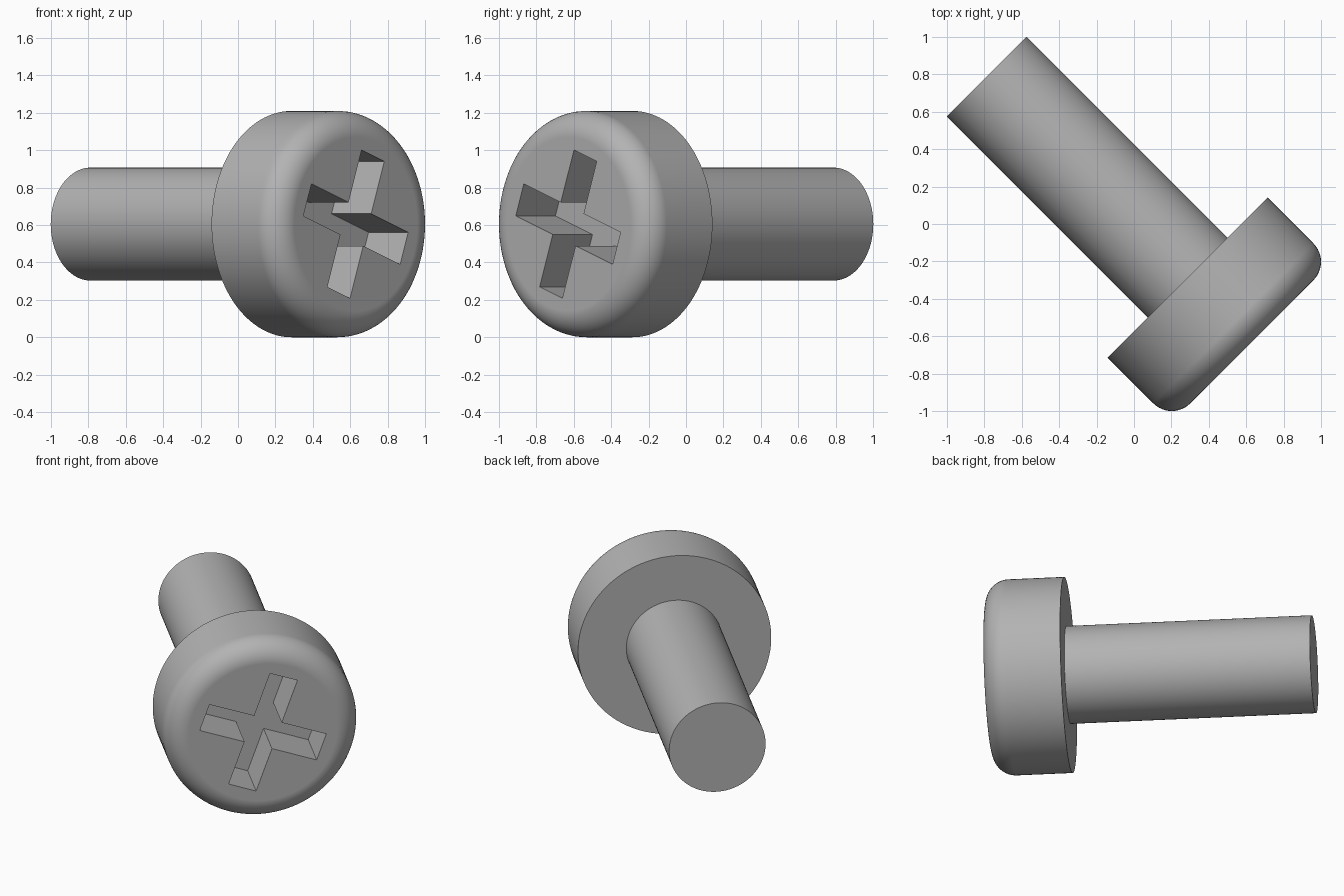
import bpy, bmesh, math
from mathutils import Matrix, Vector

if "Cube" in bpy.data.objects:
    bpy.data.objects.remove(bpy.data.objects["Cube"], do_unlink=True)

# Screw frame: local x and y lie in the head face, local z is the screw axis
AXIS = Matrix(((1, 0, 1), (1, 0, -1), (0, math.sqrt(2), 0))) * math.sqrt(0.5)
FRAME = Matrix.Translation((0, 0, 0.605)) @ AXIS.to_4x4()
SEGMENTS = 128

steel = bpy.data.materials.new("grey steel")
steel.use_nodes = True
GREY = (0.45, 0.45, 0.45, 1)
steel.diffuse_color = GREY
steel.node_tree.nodes["Principled BSDF"].inputs["Base Color"].default_value = GREY


def finish(name, bm):
    bmesh.ops.recalc_face_normals(bm, faces=bm.faces)
    bm.transform(FRAME)
    mesh = bpy.data.meshes.new(name)
    bm.to_mesh(mesh)
    bm.free()
    mesh.materials.append(steel)
    obj = bpy.data.objects.new(name, mesh)
    bpy.context.collection.objects.link(obj)
    return obj


def lathe(name, profile):
    """Turn (radius, height) points about the axis and cap both ends."""
    bm = bmesh.new()
    rings = []
    for r, z in profile:
        angles = [math.tau * i / SEGMENTS for i in range(SEGMENTS)]
        rings.append([bm.verts.new((r * math.cos(a), r * math.sin(a), z)) for a in angles])
    for low, high in zip(rings, rings[1:]):
        for i in range(SEGMENTS):
            j = (i + 1) % SEGMENTS
            bm.faces.new((low[i], low[j], high[j], high[i]))
    bm.faces.new(rings[0])
    bm.faces.new(rings[-1])
    return finish(name, bm)


def smooth(obj):
    bpy.ops.object.select_all(action="DESELECT")
    obj.select_set(True)
    bpy.context.view_layer.objects.active = obj
    bpy.ops.object.shade_smooth_by_angle(angle=math.radians(30))


# Shank
shank = lathe("shank", [(0.302, -1.114), (0.302, 0.42)])
smooth(shank)

# Head with a rounded front rim
RADIUS, BACK, FRONT, FILLET, STEPS = 0.605, 0.405, 0.891, 0.14, 12
profile = [(RADIUS, BACK)]
for i in range(STEPS + 1):
    a = math.pi / 2 * i / STEPS
    profile.append((RADIUS - FILLET + FILLET * math.cos(a),
                    FRONT - FILLET + FILLET * math.sin(a)))
head = lathe("head", profile)

# Cross-shaped recess cutter, slightly turned about the axis
HALF_WIDTH, REACH, DEPTH, TURN = 0.091, 0.388, 0.3, math.radians(-19.5)
bm = bmesh.new()
outline = []
for k in range(4):
    spin = Matrix.Rotation(TURN + k * math.pi / 2, 3, "Z")
    for x, y in ((REACH, -HALF_WIDTH), (REACH, HALF_WIDTH), (HALF_WIDTH, HALF_WIDTH)):
        outline.append(bm.verts.new(spin @ Vector((x, y, FRONT - DEPTH))))
floor = bm.faces.new(outline)
top = bmesh.ops.extrude_face_region(bm, geom=[floor])["geom"]
bmesh.ops.translate(bm, vec=(0, 0, DEPTH + 0.1),
                    verts=[g for g in top if isinstance(g, bmesh.types.BMVert)])
cutter = finish("recess_cutter", bm)
cutter.hide_render = True

# Cut the recess, then shade the head
cut = head.modifiers.new("recess", "BOOLEAN")
cut.operation = "DIFFERENCE"
cut.solver = "EXACT"
cut.object = cutter
bpy.context.view_layer.objects.active = head
bpy.ops.object.modifier_apply(modifier=cut.name)
bpy.data.objects.remove(cutter, do_unlink=True)
smooth(head)

# Keep the flat front of the head evenly shaded
weighted = head.modifiers.new("even_shading", "WEIGHTED_NORMAL")
weighted.keep_sharp = True
